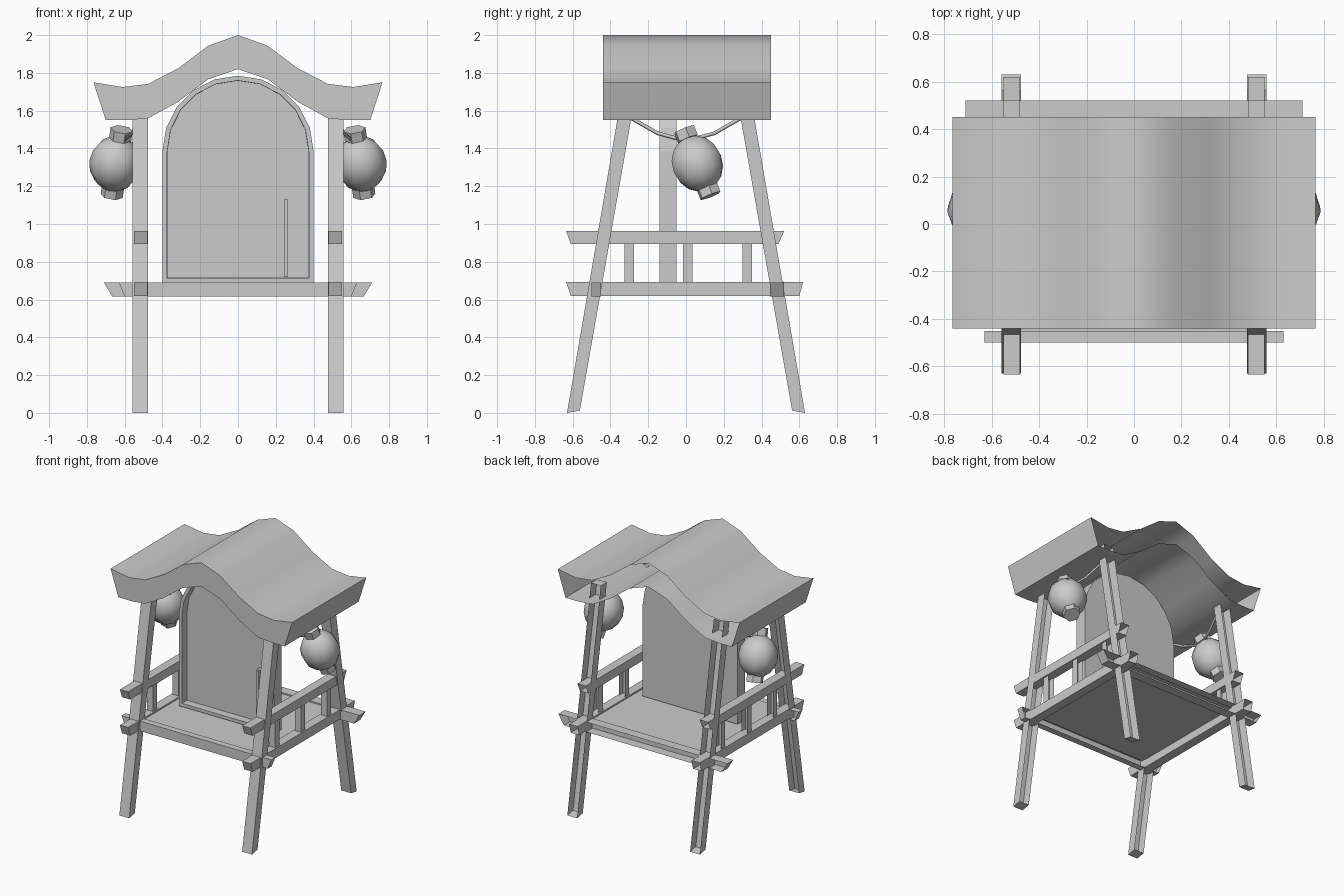
import bpy, bmesh, math
from mathutils import Vector, Matrix

if "Cube" in bpy.data.objects:
    bpy.data.objects.remove(bpy.data.objects["Cube"])


def finish(name, bm, smooth=None):
    me = bpy.data.meshes.new(name)
    bm.to_mesh(me)
    bm.free()
    if smooth:
        me.shade_smooth()
        me.set_sharp_from_angle(angle=math.radians(smooth))
    ob = bpy.data.objects.new(name, me)
    bpy.context.collection.objects.link(ob)
    return ob


def prism(pts, axis, lo, hi, open_back=False):
    """Extrude a closed profile along x (pts are y,z) or along y (pts are x,z)."""
    bm = bmesh.new()
    put = (lambda p, t: (t, p[0], p[1])) if axis == 'x' else (lambda p, t: (p[0], t, p[1]))
    a = [bm.verts.new(put(p, lo)) for p in pts]
    b = [bm.verts.new(put(p, hi)) for p in pts]
    n = len(pts)
    bm.faces.new(a)
    bm.faces.new(b[::-1])
    for i in range(n):
        j = (i + 1) % n
        bm.faces.new((a[i], b[i], b[j], a[j]))
    bmesh.ops.recalc_face_normals(bm, faces=bm.faces)
    bm.normal_update()
    if open_back:
        back = [f for f in bm.faces if f.normal.y > 0.85]
        bmesh.ops.delete(bm, geom=back, context='FACES')
    return bm


def beam(name, axis, top, bottom, z0, z1, lo, hi):
    pts = [(bottom[0], z0), (bottom[1], z0), (top[1], z1), (top[0], z1)]
    finish(name, prism(pts, axis, lo, hi, True))


# curved roof, open at the back
top = [(0.765, 1.75), (0.61, 1.725), (0.475, 1.742), (0.315, 1.825), (0.155, 1.945)]
under = [(0.16, 1.765), (0.32, 1.645), (0.475, 1.56), (0.58, 1.55), (0.70, 1.55)]
right = [(0, 1.82)] + under + top + [(0, 2.0)]
left = [(-x, z) for x, z in (under + top)[::-1]]
finish("roof", prism(right + left, 'y', -0.44, 0.45, True), 45)

# arched shrine with recessed door
arch = [(-0.4, 0.69), (0.4, 0.69)]
arch += [(0.4 * math.cos(math.pi * i / 10), 1.385 + 0.4 * math.sin(math.pi * i / 10)) for i in range(11)]
bm = prism(arch, 'y', -0.14, -0.05)
front = [f for f in bm.faces if f.normal.y < -0.9]
bmesh.ops.inset_region(bm, faces=front, thickness=0.025, use_even_offset=True)
bmesh.ops.inset_region(bm, faces=front, thickness=0.001, depth=-0.06, use_even_offset=True)
finish("shrine_door", bm)
finish("door_bar", prism([(0.243, 0.72), (0.265, 0.72), (0.265, 1.13), (0.243, 1.13)], 'y', -0.13, -0.075))

# floor and cross beams
bm = bmesh.new()
bm.faces.new([bm.verts.new(p) for p in
              ((-0.5, -0.48, 0.68), (0.5, -0.48, 0.68), (0.5, 0.48, 0.68), (-0.5, 0.48, 0.68))])
finish("floor", bm)
beam("front_beam", 'y', (-0.63, 0.63), (-0.60, 0.60), 0.615, 0.69, -0.50, -0.45)
beam("back_beam", 'y', (-0.71, 0.71), (-0.665, 0.665), 0.615, 0.69, 0.445, 0.52)

for s, side in ((-1, "left"), (1, "right")):
    lo, hi = sorted((s * 0.48, s * 0.55))
    # side beam, handrail and balusters
    beam(side + "_floor_beam", 'x', (-0.635, 0.62), (-0.61, 0.60), 0.62, 0.692, lo, hi)
    beam(side + "_handrail", 'x', (-0.635, 0.52), (-0.61, 0.49), 0.895, 0.963, lo, hi)
    for y in (-0.30, 0.01, 0.325):
        beam(side + "_baluster", 'x', (y - 0.025, y + 0.025), (y - 0.025, y + 0.025),
             0.69, 0.90, lo + 0.01, hi - 0.01)

    # leaning legs
    llo, lhi = sorted((s * 0.476, s * 0.558))
    for t, end in ((-1, "front"), (1, "back")):
        pts = [(t * 0.562, 0.012), (t * 0.63, 0.0), (t * 0.345, 1.66), (t * 0.272, 1.66)]
        finish(f"{end}_{side}_leg", prism(pts, 'x', llo, lhi, True))

    # tilted lantern with end caps
    low, high = Vector((s * 0.665, 0.12, 1.175)), Vector((s * 0.62, 0.0, 1.475))
    axis = (high - low).normalized()
    rot = axis.to_track_quat('Z', 'Y').to_matrix().to_4x4()
    mid = Vector((s * 0.65, 0.06, 1.32))
    bm = bmesh.new()
    bmesh.ops.create_uvsphere(bm, u_segments=10, v_segments=8, radius=1,
                              matrix=Matrix.Translation(mid) @ rot @ Matrix.Diagonal((0.138, 0.138, 0.15, 1)))
    finish(side + "_lantern", bm, 60)
    bm = bmesh.new()
    for p in (low, high):
        bmesh.ops.create_cone(bm, cap_ends=True, segments=6, radius1=0.06, radius2=0.06, depth=0.055,
                              matrix=Matrix.Translation(p) @ rot)
    finish(side + "_lantern_caps", bm)

    # sagging rope between the leg tops
    cu = bpy.data.curves.new(side + "_rope", 'CURVE')
    cu.dimensions = '3D'
    cu.bevel_depth = 0.01
    cu.bevel_resolution = 0
    path = [(0.52, -0.29, 1.56), (0.56, -0.15, 1.48), (0.61, 0, 1.44), (0.56, 0.15, 1.48), (0.52, 0.29, 1.56)]
    sp = cu.splines.new('POLY')
    sp.points.add(len(path) - 1)
    for pt, (x, y, z) in zip(sp.points, path):
        pt.co = (s * x, y, z, 1)
    bpy.context.collection.objects.link(bpy.data.objects.new(side + "_rope", cu))
